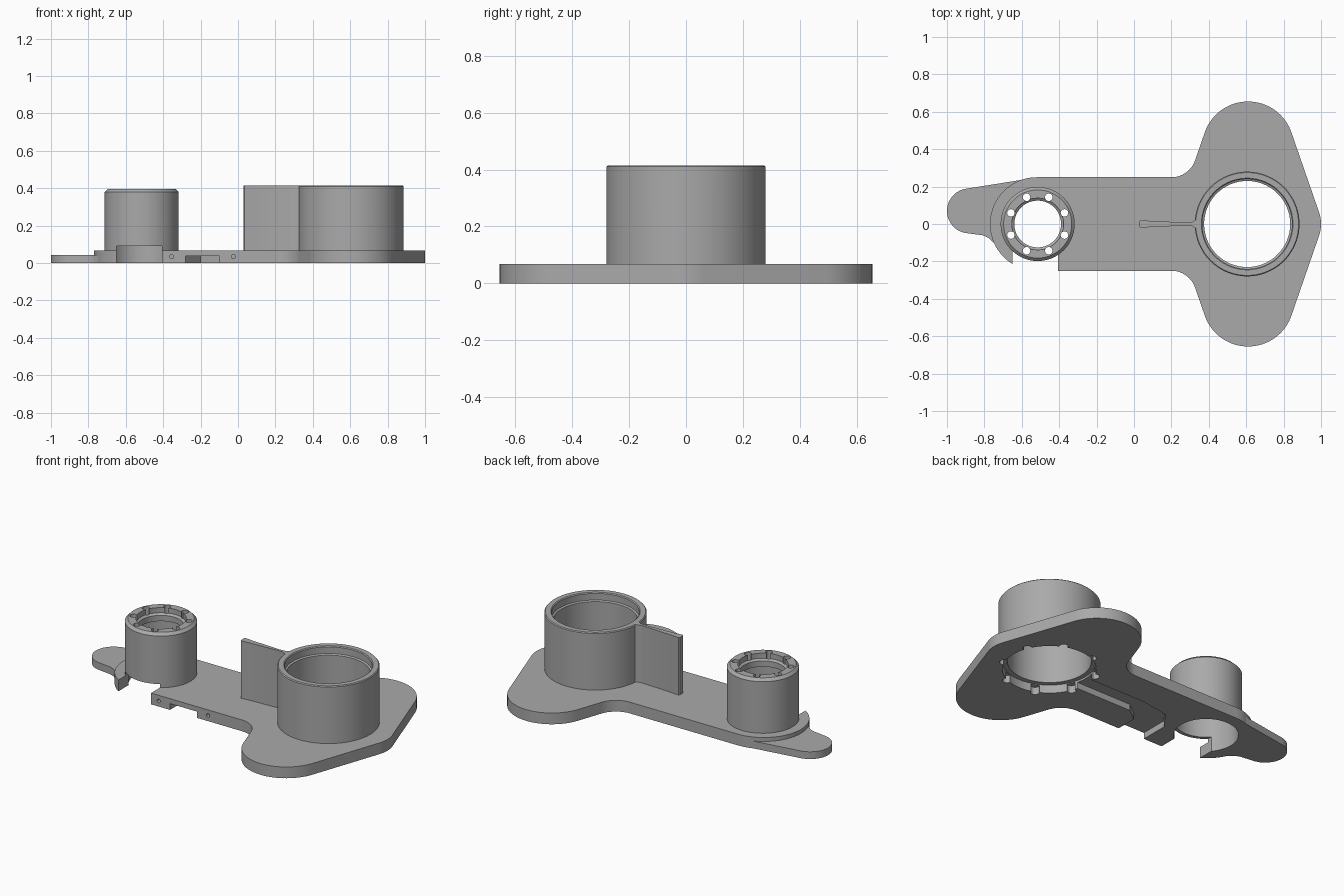
import bpy, bmesh
from math import sin, cos, pi, radians
from mathutils import Vector

cube = bpy.data.objects.get("Cube")
if cube:
    bpy.data.objects.remove(cube, do_unlink=True)

grey = bpy.data.materials.new("plain grey")
grey.use_nodes = True
GREY = (0.4, 0.4, 0.4, 1)
grey.diffuse_color = GREY
grey.node_tree.nodes["Principled BSDF"].inputs["Base Color"].default_value = GREY

BIG, SMALL = (0.605, 0), (-0.515, 0)


def arc(c, r, a0, a1, n=24):
    angles = [radians(a0 + (a1 - a0) * i / n) for i in range(n + 1)]
    return [(c[0] + r * cos(a), c[1] + r * sin(a)) for a in angles]


def finish(bm, name):
    bmesh.ops.recalc_face_normals(bm, faces=bm.faces)
    mesh = bpy.data.meshes.new(name)
    bm.to_mesh(mesh)
    bm.free()
    mesh.materials.append(grey)
    ob = bpy.data.objects.new(name, mesh)
    bpy.context.collection.objects.link(ob)
    return ob


def slab(name, outline, z0, z1, chamfer=0):
    """Extrude an outline upward, optionally chamfering its top rim."""
    bm = bmesh.new()
    base = bm.faces.new([bm.verts.new((x, y, z0)) for x, y in outline])
    geom = bmesh.ops.extrude_face_region(bm, geom=[base], use_keep_orig=True)["geom"]
    for v in geom:
        if isinstance(v, bmesh.types.BMVert):
            v.co.z = z1
    if chamfer:
        rim = [e for e in bm.edges if all(v.co.z == z1 for v in e.verts)]
        bmesh.ops.bevel(bm, geom=rim, offset=chamfer, segments=2, profile=0.5, affect='EDGES')
    return finish(bm, name)


def lathe(name, centre, profile, steps=96):
    """Spin a closed radius/height profile into a ring."""
    bm = bmesh.new()
    vs = [bm.verts.new((centre[0] + r, centre[1], z)) for r, z in profile]
    edges = [bm.edges.new((v, vs[i - 1])) for i, v in enumerate(vs)]
    bmesh.ops.spin(bm, geom=vs + edges, cent=(*centre, 0), axis=(0, 0, 1),
                   angle=2 * pi, steps=steps, use_merge=True)
    bmesh.ops.remove_doubles(bm, verts=bm.verts, dist=1e-5)
    return finish(bm, name)


def disc(centre, r, z0, z1, n=24):
    return slab("cutter", arc(centre, r, 0, 360, n)[:-1], z0, z1)


def box(x0, x1, y0, y1, z0, z1):
    return slab("cutter", [(x0, y0), (x1, y0), (x1, y1), (x0, y1)], z0, z1)


def cut(cutter, *targets):
    cutter.hide_render = True
    for ob in targets:
        mod = ob.modifiers.new("cut", 'BOOLEAN')
        mod.operation, mod.solver, mod.object = 'DIFFERENCE', 'EXACT', cutter
        bpy.context.view_layer.objects.active = ob
        bpy.ops.object.modifier_apply(modifier=mod.name)
    bpy.data.objects.remove(cutter, do_unlink=True)


# Base plate: half outline from the tip round to the rounded arm end, then mirrored
half = (arc((0.81, 0), 0.19, 0, 19, 6) + arc((0.61, 0.41), 0.245, 19, 161, 32)
        + arc((0.2, 0.384), 0.134, -19, -90, 14) + arc((-0.52, 0), 0.25, 90, 180, 24))
outline = half + [(x, -y) for x, y in half[-2:0:-1]]
plate = slab("base_plate", outline, 0, 0.068, 0.008)

# Thin tail tab wrapping the arm end
tail_outline = ([(-0.54, 0.245), (-0.6, 0.236)] + arc((-0.88, 0.07), 0.12, 98, 265, 24)
                + [(-0.81, -0.06), (-0.78, -0.073), (-0.75, -0.1), (-0.72, -0.14)]
                + arc((-0.52, 0), 0.23, 225, 95, 20))
tail = slab("tail_tab", tail_outline, 0, 0.044, 0.004)

# Large and small ring towers
large_tower = lathe("large_tower", BIG, [
    (0.28, 0), (0.28, 0.41), (0.275, 0.415), (0.245, 0.415), (0.24, 0.41), (0.24, 0.37),
    (0.23, 0.365), (0.23, 0.05), (0.258, 0.05), (0.258, 0)])
small_tower = lathe("small_tower", SMALL, [
    (0.198, 0), (0.198, 0.38), (0.182, 0.396), (0.138, 0.396), (0.138, 0.365),
    (0.125, 0.355), (0.125, 0.32), (0.178, 0.32), (0.178, 0)])
cut(disc(BIG, 0.279, -0.1, 0.2, 96), plate)
cut(disc(SMALL, 0.197, -0.1, 0.2, 96), plate)

# Screw holes in the small tower and lug recesses under the large one
for i in range(8):
    a = radians(22.5 + 45 * i)
    d = Vector((cos(a), sin(a)))
    cut(disc(Vector(SMALL) + d * 0.155, 0.02, 0.3, 0.5, 20), small_tower)
    cut(disc(Vector(BIG) + d * 0.262, 0.025, -0.1, 0.045, 20), large_tower, plate)

# Open window at the foot of the small tower, leaving a hook on the plate
cut(box(-0.65, -0.407, -0.4, -0.1, -0.1, 0.09), plate, small_tower)

# Cable channel underneath, leading to the front edge
channel = [(0.4, -0.06), (0.4, 0.06), (-0.02, 0.06), (-0.2, 0.03), (-0.28, -0.08),
           (-0.28, -0.3), (-0.1, -0.3), (-0.1, -0.12), (-0.02, -0.06)]
cut(slab("cutter", channel, -0.1, 0.038), plate, large_tower)

# Small screw holes in the front edge
for x in (-0.355, -0.025):
    hole = disc((0, 0), 0.011, -0.05, 0.05, 16)
    hole.rotation_euler.x = pi / 2
    hole.location = (x, -0.25, 0.034)
    bpy.context.view_layer.update()
    cut(hole, plate)

# Upright fin with a thick free edge, flaring into the large tower
side = [(0.03, 0.016), (0.036, 0.022), (0.07, 0.019), (0.08, 0.017),
        (0.28, 0.008), (0.31, 0.011), (0.335, 0.025)]
fin = slab("fin", side + [(x, -y) for x, y in reversed(side)], 0.06, 0.415, 0.003)

for ob in (plate, tail, large_tower, small_tower, fin):
    bpy.ops.object.select_all(action='DESELECT')
    ob.select_set(True)
    bpy.context.view_layer.objects.active = ob
    bpy.ops.object.shade_smooth_by_angle(angle=radians(30))
